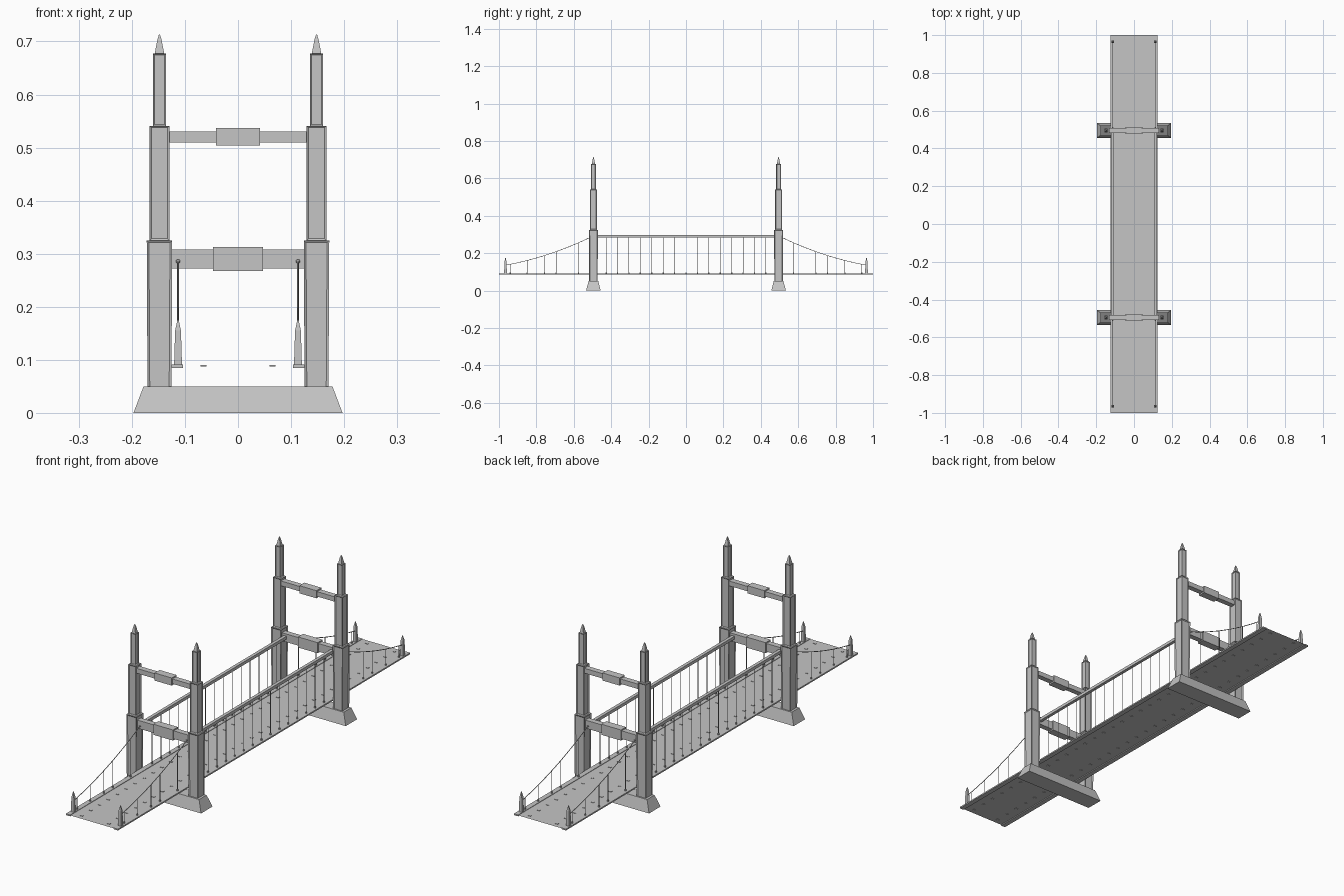
import bpy
import bmesh
from mathutils import Vector

if "Cube" in bpy.data.objects:
    bpy.data.objects.remove(bpy.data.objects["Cube"], do_unlink=True)

grey = bpy.data.materials.new("stone_grey")
grey.use_nodes = True
colour = (0.56, 0.56, 0.56, 1)
grey.diffuse_color = colour
grey.node_tree.nodes["Principled BSDF"].inputs["Base Color"].default_value = colour

TOWER_Y = 0.495   # tower distance from the middle
LEG_X = 0.148     # leg distance from the centre line
CABLE_X = 0.113   # cable plane
DECK_Z = 0.089
STEP = 0.061      # hanger spacing


def finish(name, bm):
    mesh = bpy.data.meshes.new(name)
    bmesh.ops.recalc_face_normals(bm, faces=bm.faces)
    bm.to_mesh(mesh)
    bm.free()
    mesh.materials.append(grey)
    obj = bpy.data.objects.new(name, mesh)
    bpy.context.collection.objects.link(obj)
    return obj


def add_block(bm, x, y, z0, z1, bottom, top=None, panel=0):
    """Tapered block from half sizes, optionally with recessed side panels."""
    top = top or bottom
    verts = bmesh.ops.create_cube(bm, size=2)["verts"]
    for v in verts:
        hx, hy = top if v.co.z > 0 else bottom
        v.co = Vector((x + v.co.x * hx, y + v.co.y * hy, z1 if v.co.z > 0 else z0))
    if panel:
        bm.normal_update()
        faces = {f for v in verts for f in v.link_faces}
        sides = [f for f in faces if abs(f.normal.z) < 0.5]
        bmesh.ops.inset_individual(bm, faces=sides, thickness=panel, depth=-0.003)


def add_rod(bm, x, y, z0, z1, radius, sides=6):
    made = bmesh.ops.create_cone(bm, cap_ends=True, segments=sides, radius1=radius,
                                 radius2=radius, depth=z1 - z0)["verts"]
    bmesh.ops.translate(bm, verts=made, vec=(x, y, (z0 + z1) / 2))


def cable_height(y):
    """Sagging side cable from the tower down to the end post."""
    t = (abs(y) - 0.505) / 0.46
    return 0.288 - 0.152 * t - 0.07 * t * (1 - t)


# Towers
for end, sy in (("front", -1), ("back", 1)):
    y = sy * TOWER_Y
    bm = bmesh.new()
    add_block(bm, 0, y, 0, 0.05, (0.197, 0.039), (0.178, 0.026))
    finish(end + "_tower_base", bm)

    for side, sx in (("left", 1), ("right", -1)):
        x = sx * LEG_X
        bm = bmesh.new()
        add_block(bm, x, y, 0.045, 0.325, (0.0225, 0.0225), (0.024, 0.024), 0.006)
        add_block(bm, x, y, 0.325, 0.541, (0.0185, 0.0185), None, 0.005)
        add_block(bm, x, y, 0.541, 0.677, (0.0125, 0.0125), None, 0.004)
        finish(f"{end}_{side}_tower_leg", bm)
        bm = bmesh.new()
        add_block(bm, x, y, 0.677, 0.703, (0.009, 0.009), (0.004, 0.004))
        add_block(bm, x, y, 0.703, 0.713, (0.004, 0.004), (0.001, 0.001))
        finish(f"{end}_{side}_spire", bm)

    # Cross beams with a thicker middle block
    for level, z, h, mid, mid_h in (("lower", 0.29, 0.0175, 0.047, 0.023),
                                    ("upper", 0.52, 0.0105, 0.041, 0.0165)):
        bm = bmesh.new()
        add_block(bm, 0, y, z - h, z + h, (0.132, 0.012))
        add_block(bm, 0, y, z - mid_h, z + mid_h, (mid, 0.017))
        finish(f"{end}_{level}_cross_beam", bm)

# Road surface: a thin open sheet
bm = bmesh.new()
bmesh.ops.create_grid(bm, x_segments=1, y_segments=1, size=1)
for v in bm.verts:
    v.co = Vector((v.co.x * 0.12, v.co.y, DECK_Z))
finish("road_deck", bm)

# Small studs in two rows along the road
bm = bmesh.new()
for sx in (-1, 1):
    for i in range(-16, 17):
        add_block(bm, sx * 0.065, i * STEP, 0.087, 0.0905, (0.006, 0.004))
finish("road_studs", bm)

for side, sx in (("left", 1), ("right", -1)):
    x = sx * CABLE_X

    # Kerb
    bm = bmesh.new()
    add_block(bm, sx * 0.1145, 0, 0.085, 0.091, (0.0105, 1))
    finish(side + "_kerb", bm)

    # Main rail between the towers
    bm = bmesh.new()
    add_block(bm, x, 0, 0.285, 0.298, (0.007, TOWER_Y - 0.01))
    finish(side + "_main_rail", bm)

    # Hangers with small feet
    hangers = [(i * STEP, 0.288) for i in range(-7, 8)]
    for sy in (-1, 1):
        for y in (0.575, 0.695, 0.757, 0.85, 0.94):
            hangers.append((sy * y, cable_height(y)))
    bm = bmesh.new()
    for y, z in hangers:
        add_rod(bm, x, y, DECK_Z, z, 0.0013)
        add_rod(bm, x, y, DECK_Z, 0.098, 0.0035, 8)
    finish(side + "_hangers", bm)

    for end, sy in (("front", -1), ("back", 1)):
        # End post with a pointed cap
        y = sy * 0.965
        bm = bmesh.new()
        add_block(bm, x, y, 0.088, 0.155, (0.0075, 0.0075), (0.0055, 0.0055))
        add_block(bm, x, y, 0.155, 0.176, (0.0055, 0.0055), (0.001, 0.001))
        finish(f"{end}_{side}_end_post", bm)

        # Side cable
        curve = bpy.data.curves.new(f"{end}_{side}_side_cable", "CURVE")
        curve.dimensions = "3D"
        curve.bevel_depth = 0.0016
        curve.bevel_resolution = 1
        spline = curve.splines.new("POLY")
        count = 16
        spline.points.add(count)
        for i, p in enumerate(spline.points):
            cy = 0.485 + (0.965 - 0.485) * i / count
            p.co = (x, sy * cy, cable_height(cy), 1)
        curve.materials.append(grey)
        bpy.context.collection.objects.link(bpy.data.objects.new(curve.name, curve))

        # Cable anchor at the cross beam
        bm = bmesh.new()
        made = bmesh.ops.create_icosphere(bm, subdivisions=2, radius=0.004)["verts"]
        bmesh.ops.translate(bm, verts=made, vec=(x, sy * 0.51, cable_height(0.51)))
        finish(f"{end}_{side}_cable_anchor", bm)
